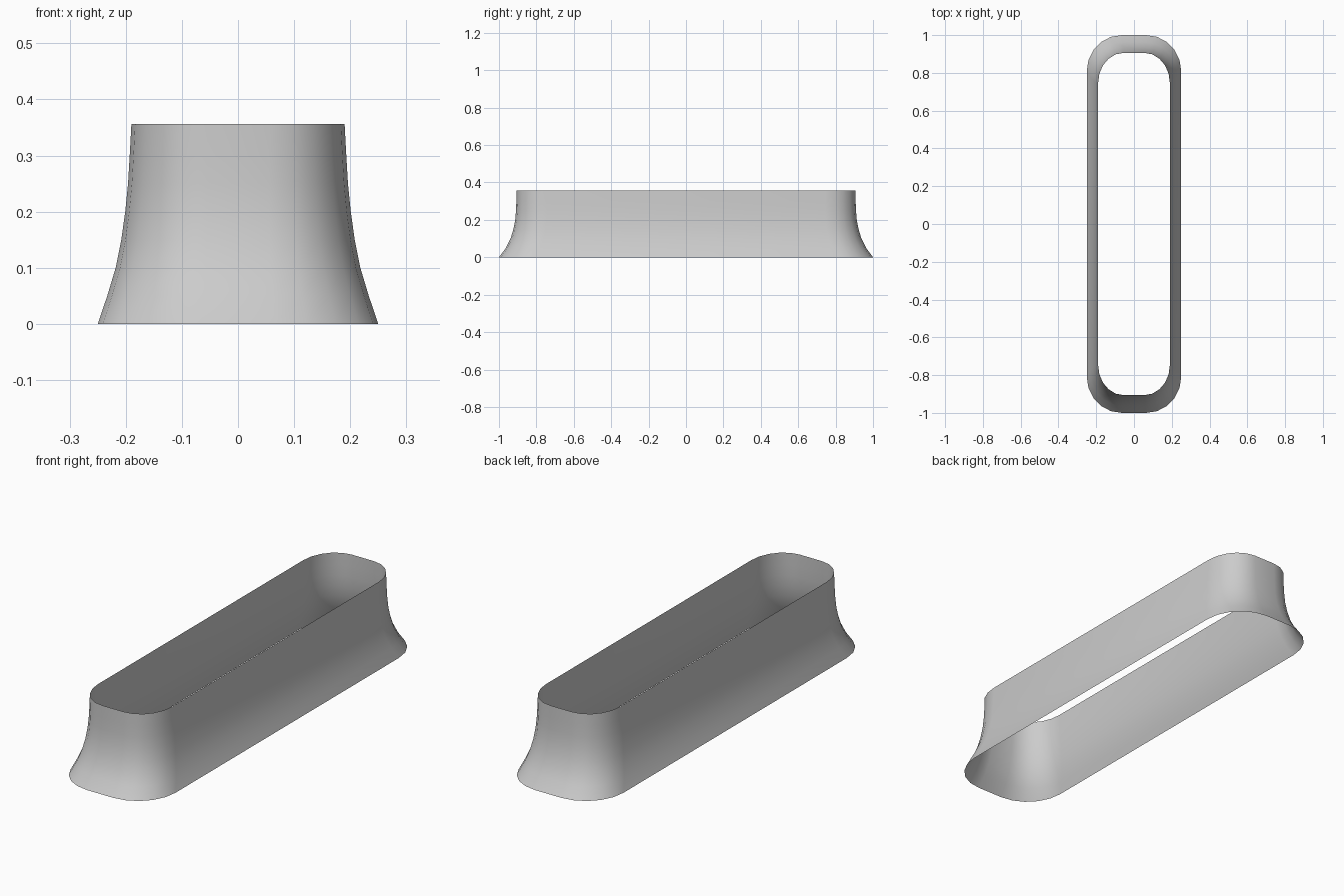
import bpy, bmesh
from math import sin, cos, pi

if "Cube" in bpy.data.objects:
    bpy.data.objects.remove(bpy.data.objects["Cube"])

# Flare profile: z, half width, half length, corner radius x, corner radius y
LEVELS = [
    (0.000, 0.250, 1.000, 0.185, 0.190),
    (0.050, 0.233, 0.963, 0.172, 0.182),
    (0.100, 0.218, 0.938, 0.160, 0.176),
    (0.150, 0.208, 0.923, 0.152, 0.172),
    (0.200, 0.201, 0.913, 0.146, 0.168),
    (0.250, 0.196, 0.909, 0.141, 0.165),
    (0.300, 0.193, 0.907, 0.138, 0.163),
    (0.356, 0.190, 0.906, 0.135, 0.160),
]
SEGMENTS = 5


def rounded_outline(hx, hy, rx, ry):
    """Rounded rectangle, counter-clockwise from the +x side."""
    points = []
    for corner, (sx, sy) in enumerate([(1, 1), (-1, 1), (-1, -1), (1, -1)]):
        for i in range(SEGMENTS + 1):
            a = (corner + i / SEGMENTS) * pi / 2
            points.append((sx * (hx - rx) + rx * cos(a),
                           sy * (hy - ry) + ry * sin(a)))
    return points


# Open flared wall, lofted through the levels
bm = bmesh.new()
rings = [[bm.verts.new((x, y, z)) for x, y in rounded_outline(*size)]
         for z, *size in LEVELS]
for low, high in zip(rings, rings[1:]):
    n = len(low)
    for i in range(n):
        j = (i + 1) % n
        bm.faces.new((low[i], low[j], high[j], high[i]))
for face in bm.faces:
    face.smooth = True
mesh = bpy.data.meshes.new("flared_collar")
bm.to_mesh(mesh)
bm.free()
collar = bpy.data.objects.new("flared_collar", mesh)
bpy.context.collection.objects.link(collar)
